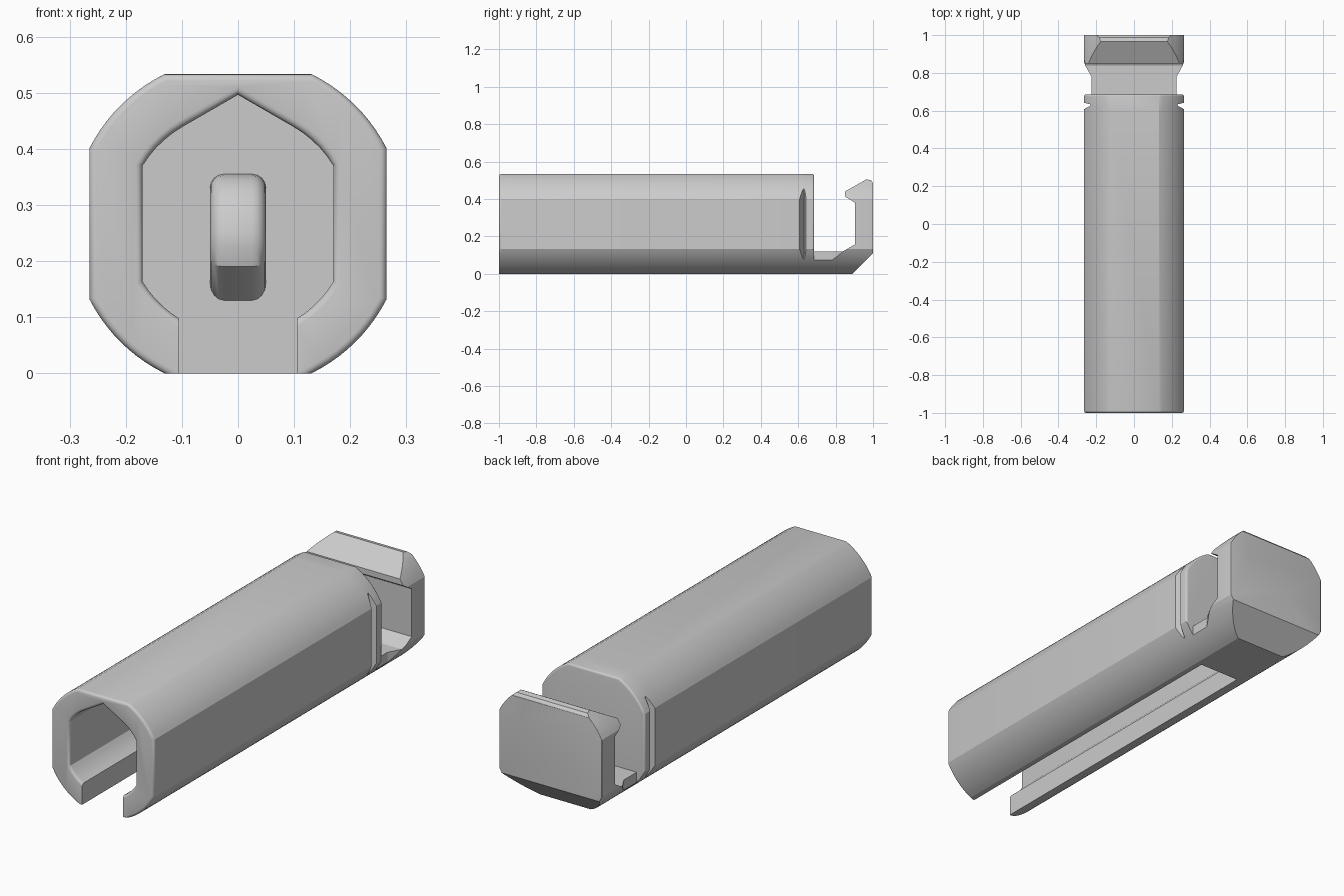
import bpy, bmesh, math
from mathutils import Vector

cube = bpy.data.objects.get("Cube")
if cube:
    bpy.data.objects.remove(cube)

MID, HALF, R_OUT, R_IN = 0.2665, 0.265, 0.297, 0.199

grey = bpy.data.materials.new("plain grey")
grey.use_nodes = True
grey.diffuse_color = (0.6, 0.6, 0.6, 1)
grey.node_tree.nodes["Principled BSDF"].inputs["Base Color"].default_value = (0.6, 0.6, 0.6, 1)


def arc(radius, a0, a1, steps=10):
    """Points (x, z) on a circle around the body axis, angles in radians."""
    return [(radius * math.cos(a0 + (a1 - a0) * i / steps),
             MID + radius * math.sin(a0 + (a1 - a0) * i / steps)) for i in range(steps + 1)]


def mirrored(half):
    """Close a right-hand half profile by reflecting it in x."""
    return half + [(-x, z) for x, z in reversed(half) if x > 1e-6]


def prism(name, points, start, end, axis="y", bevel=None, size=0.02, segments=4):
    """Extrude a 2D profile along an axis; optionally round the edges chosen by a rule."""
    place = {"y": lambda p, t: (p[0], t, p[1]),
             "x": lambda p, t: (t, p[0], p[1]),
             "z": lambda p, t: (p[0], p[1], t)}[axis]
    bm = bmesh.new()
    face = bm.faces.new([bm.verts.new(place(p, start)) for p in points])
    new = bmesh.ops.extrude_face_region(bm, geom=[face])["geom"]
    shift = Vector(place((0, 0), end - start))
    bmesh.ops.translate(bm, vec=shift, verts=[v for v in new if isinstance(v, bmesh.types.BMVert)])
    bmesh.ops.recalc_face_normals(bm, faces=bm.faces)
    if bevel:
        edges = [e for e in bm.edges if bevel(e.verts[0].co, e.verts[1].co)]
        bmesh.ops.bevel(bm, geom=edges, offset=size, segments=segments,
                        profile=0.5, affect="EDGES", clamp_overlap=True)
    mesh = bpy.data.meshes.new(name)
    bm.to_mesh(mesh)
    bm.free()
    mesh.materials.append(grey)
    obj = bpy.data.objects.new(name, mesh)
    bpy.context.collection.objects.link(obj)
    return obj


def activate(obj):
    bpy.ops.object.select_all(action="DESELECT")
    obj.select_set(True)
    bpy.context.view_layer.objects.active = obj


def combine(obj, cutter, operation):
    """Apply a boolean and discard the helper."""
    mod = obj.modifiers.new("cut", "BOOLEAN")
    mod.operation, mod.object, mod.solver = operation, cutter, "EXACT"
    activate(obj)
    bpy.ops.object.modifier_apply(modifier=mod.name)
    bpy.data.objects.remove(cutter)


# Outer and inner cross-sections
low, high = math.asin(MID / R_OUT), math.acos(HALF / R_OUT)
outer_half = arc(R_OUT, -low, -high) + arc(R_OUT, high, low)
outline = mirrored(outer_half)

slot = 0.105
side = math.acos(0.17 / R_IN)
inner_half = ([(slot, 0)] + arc(R_IN, -math.acos(slot / R_IN), -side, 5)
              + arc(R_IN, side, math.radians(60), 5) + [(0, MID + 2 * R_IN / math.sqrt(3))])

# Hollow sleeve, open along the bottom, with a rounded mouth
ring = (outer_half + [(-x, z) for x, z in reversed(outer_half)]
        + [(-x, z) for x, z in inner_half] + list(reversed(inner_half[:-1])))


def mouth_edge(a, b):
    at_front = a.y < -0.99 and b.y < -0.99
    slot_side = abs(abs(a.x) - slot) < 0.002 and abs(abs(b.x) - slot) < 0.002 and min(a.z, b.z) < 0.01
    underside = a.z < 0.001 and b.z < 0.001
    return at_front and not slot_side and not underside


WALL, BACK = 0.6, 0.685
sleeve = prism("sleeve", ring, -1, WALL, bevel=mouth_edge)

# Closed end of the sleeve
end_block = prism("end_block", outline, WALL, BACK,
                  bevel=lambda a, b: min(a.y, b.y) > BACK - 0.01 and max(a.z, b.z) > MID)

# Hook: side profile trimmed to the body outline
hook_side = [(0.67, 0), (0.89, 0), (1, 0.11), (1, 0.487), (0.988, 0.5), (0.965, 0.505),
             (0.85, 0.44), (0.85, 0.413), (0.903, 0.38), (0.903, 0.157), (0.84, 0.12), (0.67, 0.12)]
hook = prism("hook", hook_side, -0.4, 0.4, axis="x")
combine(hook, prism("trim", outline, 0.675, 1.0,
                    bevel=lambda a, b: min(a.y, b.y) > 0.99 and max(a.z, b.z) > 0.05), "INTERSECT")

for s in (1, -1):
    # Narrowed neck between the end block and the hook
    neck = [(s * 0.225, BACK), (s * 0.225, 0.78), (s * 0.27, 0.86), (s * 0.4, 0.86), (s * 0.4, BACK)]
    combine(hook, prism("neck_cutter", neck, -0.1, 0.6, axis="z"), "DIFFERENCE")
    # Side groove in the end block
    groove = [(s * 0.23, 0.627), (s * 0.275, 0.602), (s * 0.275, 0.645), (s * 0.23, 0.633)]
    combine(end_block, prism("groove_cutter", groove, -0.1, 0.6, axis="z"), "DIFFERENCE")

# Rounded nub inside the sleeve on the end wall
nub_side = [(WALL + 0.02, 0.13), (WALL, 0.13), (0.52, 0.19)]
nub_side += [(WALL - 0.09 * math.sin(t), 0.225 + 0.13 * math.cos(t))
             for t in (math.pi / 2 * (1 - i / 8) for i in range(9))]
nub_side += [(WALL + 0.02, 0.355)]
nub = prism("inner_nub", nub_side, -0.05, 0.05, axis="x",
            bevel=lambda a, b: abs(a.x - b.x) < 0.001 and min(a.y, b.y) < WALL + 0.01, size=0.025)

for part in (sleeve, end_block, hook, nub):
    activate(part)
    bpy.ops.object.shade_smooth_by_angle(angle=math.radians(28))
